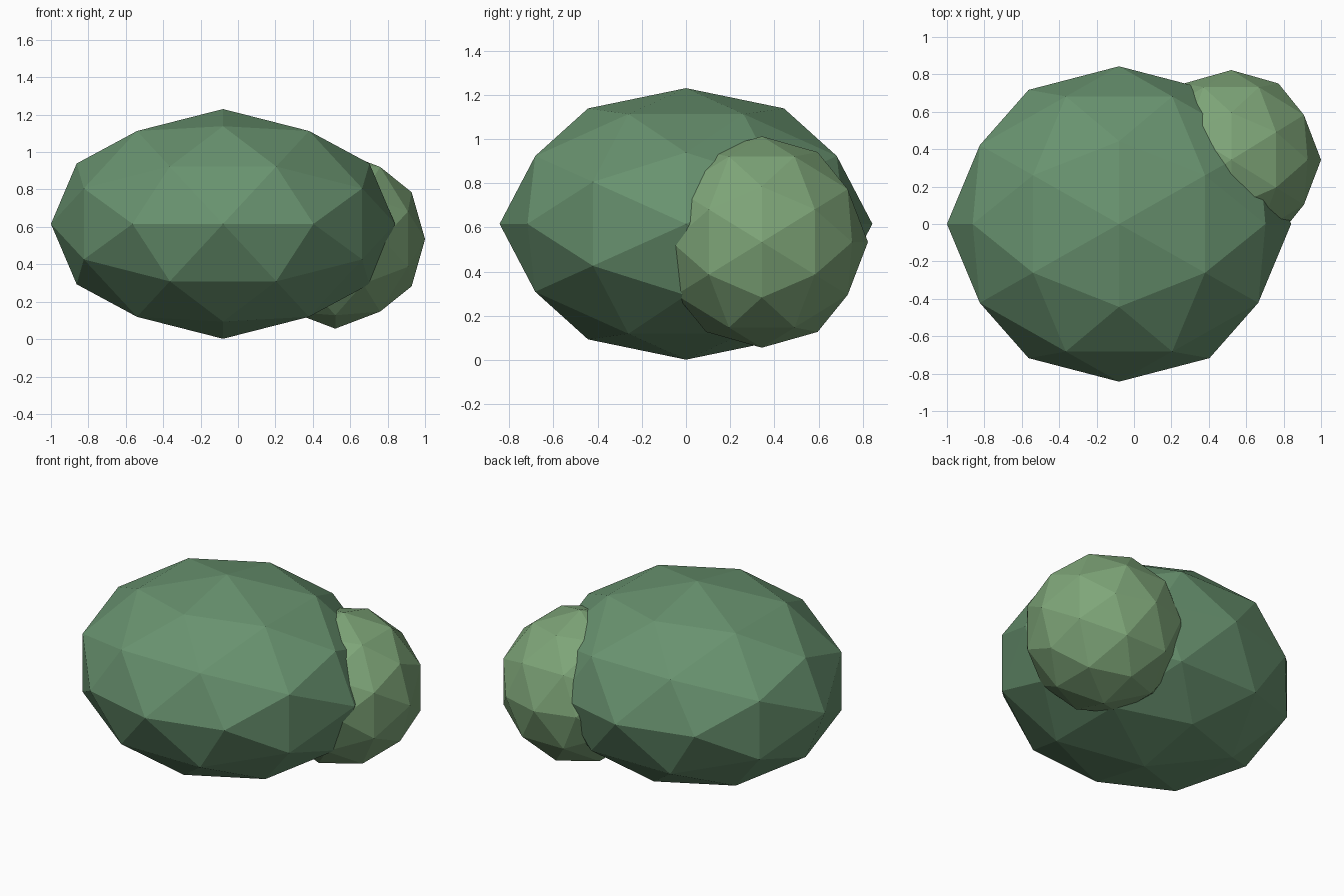
import bpy, bmesh
from mathutils import Vector

if "Cube" in bpy.data.objects:
    bpy.data.objects.remove(bpy.data.objects["Cube"])

PHI = (1 + 5 ** 0.5) / 2


def geodesic_directions():
    # Upright icosahedron corners plus edge midpoints, all on a unit sphere
    corners = []
    for a in (-1, 1):
        for b in (-PHI, PHI):
            corners += [Vector((b, 0, a)), Vector((0, a, b)), Vector((a, b, 0))]
    mids = [(p + q) / 2 for i, p in enumerate(corners) for q in corners[:i]
            if abs((p - q).length - 2) < 0.01]
    return [v.normalized() for v in corners + mids]


def leaf_clump(name, centre, radii, colour):
    bm = bmesh.new()
    for d in geodesic_directions():
        bm.verts.new([d[i] * radii[i] for i in range(3)])
    bmesh.ops.convex_hull(bm, input=bm.verts[:])
    bmesh.ops.recalc_face_normals(bm, faces=bm.faces[:])
    mesh = bpy.data.meshes.new(name)
    bm.to_mesh(mesh)
    bm.free()
    mat = bpy.data.materials.new(name + "_green")
    mat.diffuse_color = (*colour, 1)
    mat.use_nodes = True
    mat.node_tree.nodes["Principled BSDF"].inputs["Base Color"].default_value = mat.diffuse_color
    mesh.materials.append(mat)
    obj = bpy.data.objects.new(name, mesh)
    obj.location = centre
    bpy.context.collection.objects.link(obj)
    return obj


# Wide, flattened main bush
leaf_clump("main_bush", (-0.08, 0, 0.616), (0.92, 0.843, 0.614), (0.14, 0.29, 0.16))
# Smaller, lighter clump at the back right
leaf_clump("side_bush", (0.52, 0.343, 0.534), (0.48, 0.48, 0.478), (0.21, 0.38, 0.19))
